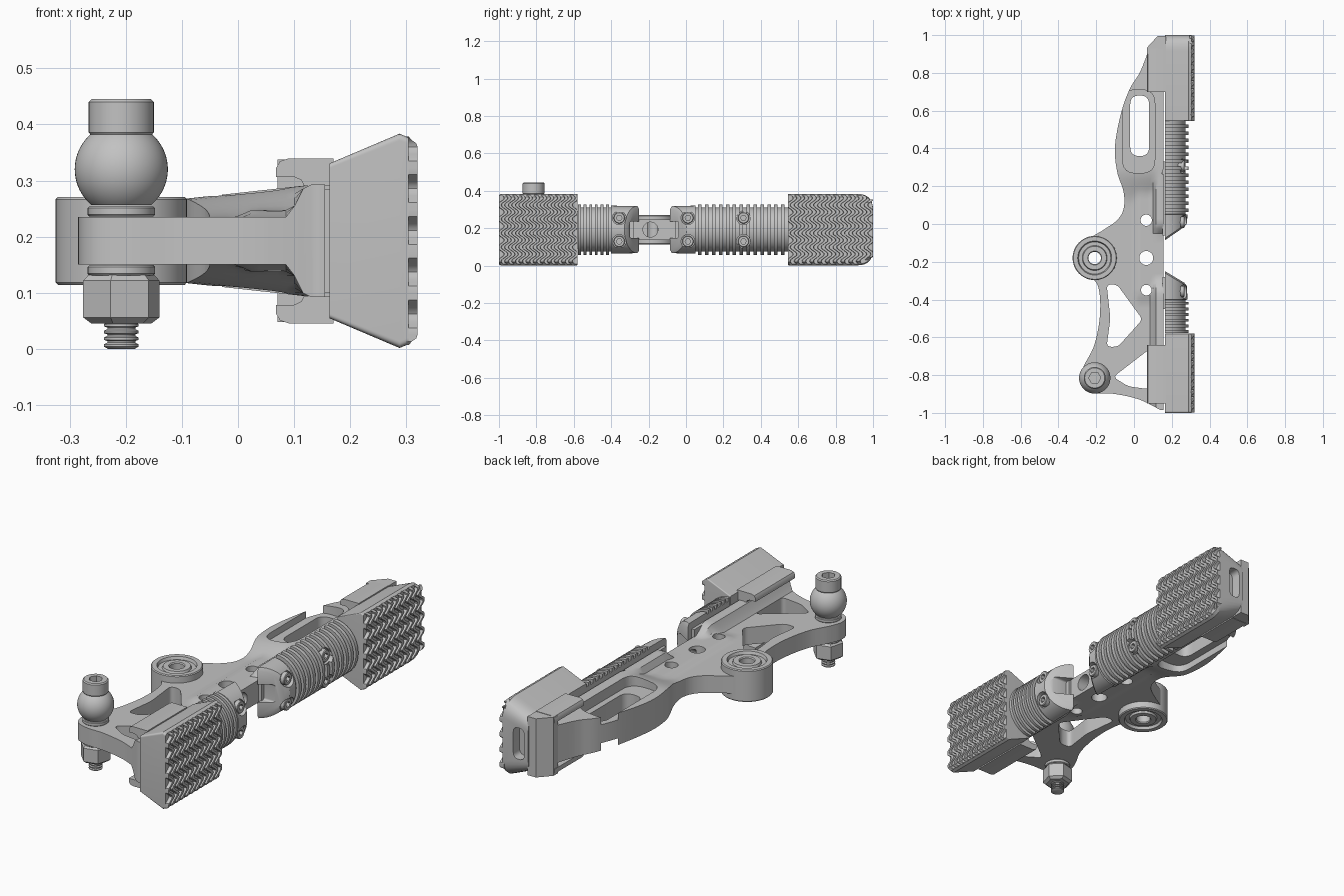
import bpy, bmesh, math
from mathutils import Vector

cube = bpy.data.objects.get("Cube")
if cube:
    bpy.data.objects.remove(cube)

metal = bpy.data.materials.new("grey metal")
metal.use_nodes = True
GREY = (0.54, 0.54, 0.54, 1)
metal.diffuse_color = GREY
metal.node_tree.nodes["Principled BSDF"].inputs["Base Color"].default_value = GREY

MID = 0.1925          # height of the symmetry plane
made = []


# ---------- helpers ----------
def loft(name, *groups, loop=False):
    """Skin each group of equal rings, capped or joined end to end."""
    bm = bmesh.new()
    for rings in groups:
        vs = [[bm.verts.new(p) for p in ring] for ring in rings]
        n = len(vs[0])
        pairs = list(zip(vs, vs[1:])) + ([(vs[-1], vs[0])] if loop else [])
        for a, b in pairs:
            for i in range(n):
                j = (i + 1) % n
                bm.faces.new((a[i], a[j], b[j], b[i]))
        if not loop:
            bm.faces.new(vs[0])
            bm.faces.new(vs[-1])
    bmesh.ops.recalc_face_normals(bm, faces=bm.faces)
    mesh = bpy.data.meshes.new(name)
    bm.to_mesh(mesh)
    bm.free()
    mesh.materials.append(metal)
    ob = bpy.data.objects.new(name, mesh)
    bpy.context.collection.objects.link(ob)
    made.append(ob)
    return ob


def place(axis, u, v, w):
    return {"X": (w, u, v), "Y": (u, w, v), "Z": (u, v, w)}[axis]


def rounded(pts, radii, steps=6):
    if not isinstance(radii, (list, tuple)):
        radii = [radii] * len(pts)
    out = []
    for i, r in enumerate(radii):
        a, p, b = (Vector(pts[k % len(pts)]) for k in (i - 1, i, i + 1))
        if r == 0:
            out.append(p)
            continue
        s, e = p + (a - p).normalized() * r, p + (b - p).normalized() * r
        for k in range(steps + 1):
            t = k / steps
            out.append(s * (1 - t) ** 2 + p * 2 * t * (1 - t) + e * t * t)
    return out


def spline(pts, steps=6):
    P = [Vector(p) for p in [pts[0]] + pts + [pts[-1]]]
    out = []
    for a, b, c, d in zip(P, P[1:], P[2:], P[3:]):
        for k in range(steps):
            t = k / steps
            out.append(0.5 * (2 * b + (c - a) * t + (2 * a - 5 * b + 4 * c - d) * t * t
                              + (3 * b - a - 3 * c + d) * t ** 3))
    return out + [P[-1]]


def prism(name, pts, lo, hi, axis="Z"):
    return loft(name, [[place(axis, u, v, w) for u, v in pts] for w in (lo, hi)])


def rect(u0, u1, v0, v1, r=0):
    return rounded([(u0, v0), (u1, v0), (u1, v1), (u0, v1)], r)


def lathe(name, prof, u, v, axis="Z", n=48, turn=0, loop=False):
    ang = [turn + 2 * math.pi * i / n for i in range(n)]
    return loft(name, [[place(axis, u + r * math.cos(a), v + r * math.sin(a), w) for a in ang]
                       for r, w in prof], loop=loop)


def cut(ob, tool, op="DIFFERENCE"):
    mod = ob.modifiers.new("cut", "BOOLEAN")
    mod.operation, mod.object, mod.solver = op, tool, "EXACT"
    bpy.context.view_layer.objects.active = ob
    bpy.ops.object.modifier_apply(modifier=mod.name)
    made.remove(tool)
    bpy.data.objects.remove(tool)


def drill(ob, u, v, r, lo=-0.1, hi=0.6, axis="Z", n=32):
    cut(ob, lathe("drill", [(r, lo), (r, hi)], u, v, axis, n))


def ease(a, b, t):
    t = min(1, max(0, (t - a) / (b - a)))
    return t * t * (3 - 2 * t)


# ---------- main frame: plan outline crossed with a thickness field ----------
left = [(0.07, 0.9), (0.03, 0.8), (-0.02, 0.72), (-0.065, 0.6), (-0.1, 0.42), (-0.09, 0.28),
        (-0.055, 0.17), (-0.055, 0.08), (-0.09, 0.02), (-0.16, -0.03), (-0.25, -0.09),
        (-0.29, -0.18), (-0.25, -0.26), (-0.19, -0.33), (-0.18, -0.48), (-0.21, -0.64),
        (-0.265, -0.75), (-0.285, -0.815), (-0.265, -0.87), (-0.2, -0.895), (-0.1, -0.9),
        (0.03, -0.93), (0.14, -0.985)]


def half_thickness(x, y):
    plate = 0.0425
    spine = 0.055 * ease(-0.03, 0.02, x) * ease(-0.45, -0.38, y)
    rail = plate + 0.058 * ease(0.085, 0.125, x) * (ease(0.27, 0.36, -y) + ease(-0.08, 0, y))
    rear = plate + (0.033 + (x + 0.09) * 0.11) * ease(0.1, 0.3, y)
    return max(plate, spine, rail, rear)


frame = prism("frame", spline(left) + [Vector((0.155, -0.985)), Vector((0.155, 0.92))], 0.02, 0.36)
xs = [-0.343 + 0.0153 * i for i in range(36)]
ys = [-1.051 + 0.0263 * i for i in range(81)]
field = [[(x, y, MID + half_thickness(x, y)) for x in xs]
         + [(x, y, MID - half_thickness(x, y)) for x in reversed(xs)] for y in ys]
cut(frame, loft("field", field), "INTERSECT")

# pockets, windows and drilled holes
for lo, hi in ((0.238, 0.5), (-0.1, 0.147)):
    cut(frame, prism("pocket", rect(-0.06, 0.11, 0.27, 0.71, 0.07), lo, hi))
windows = [rect(-0.02, 0.08, 0.36, 0.68, 0.047),
           rounded([(-0.145, -0.32), (-0.09, -0.32), (0.045, -0.505), (-0.085, -0.65),
                    (-0.145, -0.65), (-0.125, -0.5)], 0.025),
           rounded([(0.085, -0.66), (-0.11, -0.81), (-0.03, -0.86), (0.085, -0.875)], 0.025)]
for w in windows:
    cut(frame, prism("window", w, -0.1, 0.6))
for y, r in ((0.02, 0.03), (-0.18, 0.037), (-0.35, 0.028)):
    drill(frame, 0.065, y, r)
drill(frame, -0.208, -0.18, 0.1)
drill(frame, -0.19, MID, 0.04, 0.09, 0.3, "X")

# ---------- pivot boss with stepped rings ----------
half = [(0.117, 0.074), (0.113, 0.0785), (0.09, 0.0785), (0.085, 0.065), (0.066, 0.065),
        (0.062, 0.075), (0.037, 0.075), (0.033, 0.07)]
lathe("pivot_boss", [(r, MID + h) for r, h in half] + [(r, MID - h) for r, h in reversed(half)],
      -0.208, -0.18, n=64, loop=True)

# ---------- ball stud ----------
SX, SY = -0.208, -0.815
ball = [(0.083 * math.sin(a), 0.32 - 0.083 * math.cos(a))
        for a in [math.radians(40 + 5 * i) for i in range(21)]]
lathe("ball", ball, SX, SY)
head = lathe("bolt_head", [(0.055, 0.382), (0.058, 0.386), (0.058, 0.44), (0.053, 0.445)], SX, SY)
drill(head, SX, SY, 0.032, 0.415, 0.5, n=6)
for name, lo in (("upper_washer", 0.236), ("lower_washer", 0.131)):
    lathe(name, [(0.057, lo), (0.06, lo + 0.003), (0.06, lo + 0.015), (0.057, lo + 0.018)], SX, SY)
lathe("hex_nut", [(0.055, 0.045), (0.07, 0.056), (0.07, 0.122), (0.06, 0.132)], SX, SY, n=6, turn=0.25)
thread = [(0.024, 0.0)]
for i in range(4):
    z = 0.004 + i * 0.012
    thread += [(0.031, z), (0.031, z + 0.004), (0.025, z + 0.007), (0.025, z + 0.01)]
lathe("bolt_thread", thread, SX, SY, n=32)


# ---------- ribbed half round grips ----------
def grip(name, start, slant, first, last, pitch, notch, screws):
    s = math.copysign(1, last - start)
    prof = [(start, 0.11, slant), (start + 0.01 * s, 0.126, slant),
            (first, 0.128, 0), (first + 0.002 * s, 0.118, 0)]
    y = first + s * pitch * 0.4
    while abs(y - first) < abs(last - first):
        e = y + s * pitch * 0.5
        prof += [(y, 0.118, 0), (y, 0.135, 0), (e, 0.135, 0), (e, 0.118, 0)]
        y += s * pitch
    arc = [math.radians(-90 + 7.5 * i) for i in range(25)]
    ob = loft(name, [[(0.165 + 0.92 * r * math.cos(a), y + k * r / 0.127 * math.cos(a),
                       MID + r * math.sin(a)) for a in arc] for y, r, k in prof])
    cut(ob, prism("notch", rect(notch - 0.05, notch + 0.05, 0.148, 0.237, 0.01), 0.1, 0.4, "X"))
    for sy in screws:
        for dz in (-0.063, 0.063):
            drill(ob, sy, MID + dz, 0.0365, 0.245, 0.4, "X")
            screw = lathe("grip_screw", [(0.03, 0.23), (0.03, 0.264), (0.027, 0.267)],
                          sy, MID + dz, "X", 24)
            drill(screw, sy, MID + dz, 0.015, 0.25, 0.3, "X", 6)


grip("rear_grip", -0.085, 0.08, 0.05, 0.56, 0.037, -0.09, (0.01, 0.307))
grip("front_grip", -0.25, -0.07, -0.4, -0.59, 0.03, -0.25, (-0.357,))
for name, y0, y1 in (("rear_grip_mount", -0.06, 0.33), ("front_grip_mount", -0.45, -0.28)):
    prism(name, rect(0.15, 0.17, y0, y1), 0.1, 0.285)


# ---------- treaded pads ----------
def pad(side, y0, y1, outer, lip0, lip1):
    # wedge shaped block, wider at the tread
    edge = rounded([(y0, -0.19), (y1, -0.19), (y1, 0.19), (y0, 0.19)],
                   [0.006, outer, outer, 0.006], 8)
    block = loft(side + "_pad", [[(x, y, MID + z / 0.19 * h) for y, z in edge]
                                 for x, h in ((0.163, 0.138), (0.288, 0.191), (0.304, 0.184))])
    # hooked lips gripping the frame rail
    hook = [(0.17, 0.147), (0.09, 0.147), (0.075, 0.142), (0.068, 0.13), (0.068, 0.114),
            (0.1, 0.114), (0.113, 0.108), (0.118, 0.098), (0.17, 0.098)]
    for s, where in ((1, "top"), (-1, "bottom")):
        prism(f"{side}_{where}_lip", [(x, MID + s * z) for x, z in hook], lip0, lip1, "Y")
    # wavy tread bars, trimmed at the pad ends
    d = math.copysign(1, y1 - y0)
    ymin, ymax = min(y0, y1) + 0.001, max(y0, y1) - 0.001
    bars = []
    for i in range(11):
        yc = y0 + d * (0.02 + i * (abs(y1 - y0) - 0.04) / 10)
        over = max(0, outer - abs(y1 - yc)) if outer > 0.03 else 0
        reach = 0.186 - (outer - math.sqrt(max(0, outer ** 2 - over ** 2))) * 0.8
        rings = []
        for k in range(61):
            z = -reach + 2 * reach * k / 60
            y = yc + 0.018 * math.sin(2 * math.pi * z / 0.075)
            top = 0.32 - 0.016 * ease(reach - 0.016, reach, abs(z))
            rings.append([(x, min(ymax, max(ymin, y + o)), MID + z) for x, o in
                          ((0.295, -0.013), (top, -0.009), (top, 0.009), (0.295, 0.013))])
        bars.append(rings)
    loft(side + "_tread", *bars)
    return block


pad("front", -0.58, -1.0, 0.012, -0.64, -0.95)
rear_pad = pad("rear", 0.545, 1.0, 0.085, 0.7, 0.93)
cut(rear_pad, prism("slot", rect(0.185, 0.245, 0.115, 0.27, 0.028), 0.95, 1.1, "Y"))

# chamfered end wall closing the rear pad
prism("rear_end_wall", [(0.07, 0.9), (0.07, 0.935), (0.125, 0.995), (0.17, 0.995), (0.17, 0.9)],
      MID - 0.145, MID + 0.145)

# ---------- shading ----------
bpy.ops.object.select_all(action="DESELECT")
for ob in made:
    ob.select_set(True)
bpy.context.view_layer.objects.active = made[0]
bpy.ops.object.shade_smooth_by_angle(angle=math.radians(32))
